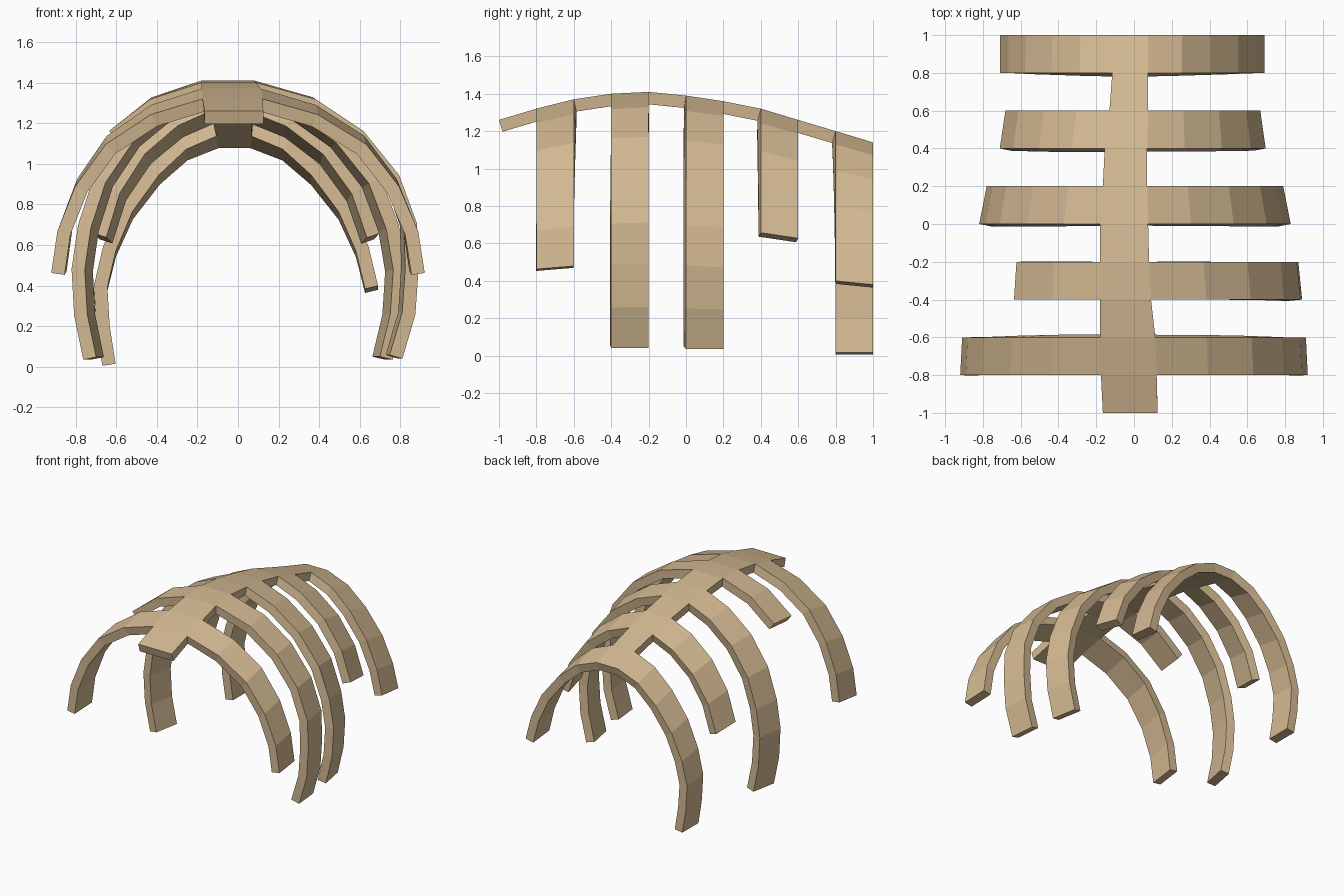
import bpy, bmesh

if "Cube" in bpy.data.objects:
    bpy.data.objects.remove(bpy.data.objects["Cube"])

bone = bpy.data.materials.new("pale bone")
bone.diffuse_color = (0.66, 0.49, 0.29, 1)
bone.use_nodes = True
bone.node_tree.nodes["Principled BSDF"].inputs["Base Color"].default_value = bone.diffuse_color

# Spine stations every 0.2 along y: (left x, right x, crest z)
SPINE = [(-.165, .125, 1.26), (-.175, .12, 1.32), (-.18, .113, 1.37),
         (-.18, .09, 1.40), (-.18, .08, 1.41), (-.18, .075, 1.39),
         (-.165, .07, 1.36), (-.155, .07, 1.32), (-.13, .075, 1.26),
         (-.115, .075, 1.20), (-.11, .075, 1.14)]

# Share of the full drop reached at each joint of a rib
DROP = [.06, .175, .335, .51, .67, .84, 1]

# Share of the full half width reached at each joint
WIDE = [.366, .66, .88, .99, 1, .98, .90]
MID = [.30, .60, .83, .95, 1, .98, .91]
BACK = [.29, .54, .775, .925, 1, .98, .93]
FRONT = [.34, .64, .84, .96, 1, .98, .91]

# Ribs: spine index, curve, floor z,
#       left (front width, back width, joints), right (same)
RIBS = [(1, FRONT, .04, (.92, .91, 5), (.92, .91, 5)),
        (3, WIDE, .04, (.87, .85, 2), (.89, .87, 7)),
        (5, MID, .035, (.82, .78, 7), (.83, .79, 7)),
        (7, MID, .02, (.74, .71, 4), (.73, .70, 4)),
        (9, BACK, .005, (.71, .71, 7), (.69, .69, 5))]

bm = bmesh.new()

# Spine strip
spine = [[bm.verts.new((row[side], -1 + .2 * i, row[2])) for side in (0, 1)]
         for i, row in enumerate(SPINE)]
for (a, b), (c, d) in zip(spine, spine[1:]):
    bm.faces.new((a, b, d, c))


def rib_joint(root, sign, half_width, floor, across, down):
    """Point on the arch below a spine vertex."""
    x, y, z = root.co
    return bm.verts.new((x + across * (sign * half_width - x), y,
                         z - down * (z - floor)))


# Curved ribs growing from both edges of the spine
for i, curve, floor, left, right in RIBS:
    for side, sign, (w_front, w_back, joints) in ((0, -1, left), (1, 1, right)):
        front_root, back_root = spine[i][side], spine[i + 1][side]
        f0, b0 = front_root, back_root
        for across, down in list(zip(curve, DROP))[:joints]:
            f1 = rib_joint(front_root, sign, w_front, floor, across, down)
            b1 = rib_joint(back_root, sign, w_back, floor, across, down)
            quad = (f0, f1, b1, b0)
            bm.faces.new(quad if sign > 0 else quad[::-1])
            f0, b0 = f1, b1

bm.normal_update()
mesh = bpy.data.meshes.new("rib_cage")
bm.to_mesh(mesh)
bm.free()
mesh.materials.append(bone)
cage = bpy.data.objects.new("rib_cage", mesh)
bpy.context.collection.objects.link(cage)

# Thickness grows inward from the outer surface
solid = cage.modifiers.new("thickness", 'SOLIDIFY')
solid.thickness = .066
solid.offset = -1
solid.use_even_offset = True
